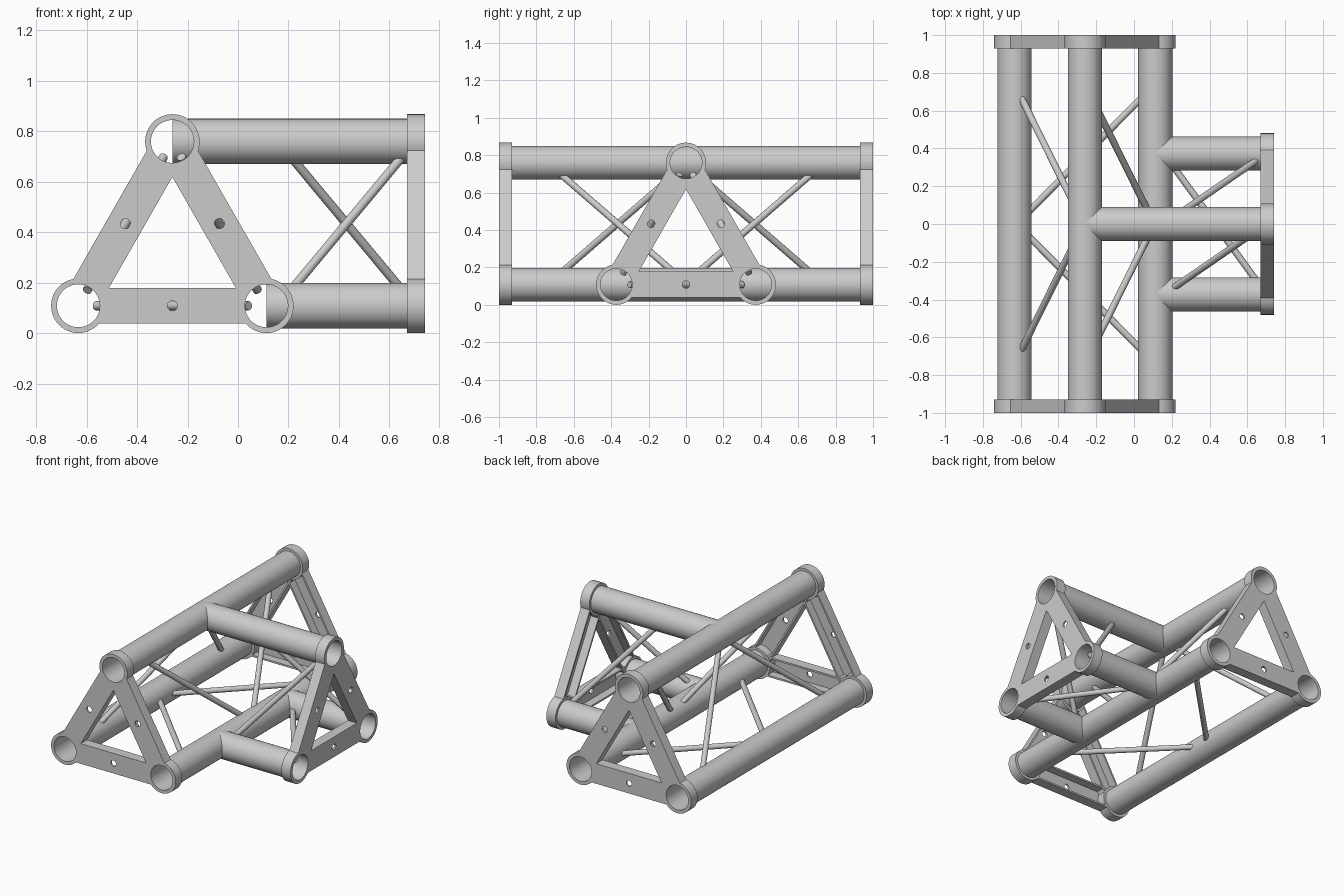
import bpy, bmesh, math
from mathutils import Vector, Matrix

cube = bpy.data.objects.get("Cube")
if cube:
    bpy.data.objects.remove(cube, do_unlink=True)

metal = bpy.data.materials.new("brushed aluminium grey")
metal.use_nodes = True
GREY = (0.6, 0.6, 0.6, 1)
metal.diffuse_color = GREY
metal.node_tree.nodes["Principled BSDF"].inputs["Base Color"].default_value = GREY

SPAN = 0.745                       # distance between chord axes
HALF = SPAN / 2
CORNERS = [(-HALF, 0.108), (HALF, 0.108), (0, 0.759)]
CORNER_NAMES = ["first_lower", "second_lower", "upper"]
TUBE_R, BORE_R, COLLAR_R = 0.09, 0.085, 0.108
DEPTH, WALL, BAR_W = 0.07, 0.012, 0.07   # end frame depth, sheet, half width
MAIN_X = -0.26


def main_space(corner, d):
    return Vector((corner[0] + MAIN_X, d, corner[1]))


def branch_space(corner, d):
    return Vector((d, corner[0], corner[1]))


def finish(name, bm):
    bmesh.ops.recalc_face_normals(bm, faces=bm.faces)
    mesh = bpy.data.meshes.new(name)
    bm.to_mesh(mesh)
    bm.free()
    mesh.materials.append(metal)
    obj = bpy.data.objects.new(name, mesh)
    bpy.context.collection.objects.link(obj)
    bpy.ops.object.select_all(action='DESELECT')
    obj.select_set(True)
    bpy.context.view_layer.objects.active = obj
    bpy.ops.object.shade_smooth_by_angle(angle=math.radians(35))
    return obj


def tube(name, a, b, outer, inner, sides=48):
    """Hollow pipe from a to b."""
    bm = bmesh.new()
    turn = (b - a).to_track_quat('Z', 'Y')
    rings = []
    for centre, r in ((a, outer), (b, outer), (b, inner), (a, inner)):
        rings.append([bm.verts.new(centre + turn @ Vector((
            r * math.cos(math.tau * i / sides), r * math.sin(math.tau * i / sides), 0)))
            for i in range(sides)])
    for k in range(4):
        p, q = rings[k], rings[(k + 1) % 4]
        for i in range(sides):
            j = (i + 1) % sides
            bm.faces.new((p[i], p[j], q[j], q[i]))
    return finish(name, bm)


def rod(name, a, b, r=0.018):
    bm = bmesh.new()
    place = Matrix.Translation((a + b) / 2) @ (b - a).to_track_quat('Z', 'Y').to_matrix().to_4x4()
    bmesh.ops.create_cone(bm, cap_ends=True, segments=20, radius1=r, radius2=r,
                          depth=(b - a).length, matrix=place)
    return finish(name, bm)


def edge_loop(bm, points):
    verts = [bm.verts.new((x, y, 0)) for x, y in points]
    return [bm.edges.new((v, verts[(i + 1) % len(verts)])) for i, v in enumerate(verts)]


def channel_bar(bm):
    """Drilled web with collar-hugging ends and two flanges, in local space."""
    widths = [BAR_W * (i / 4 - 1) for i in range(9)]
    reach = [HALF - math.sqrt(0.1 ** 2 - w * w) for w in widths]
    right = list(zip(reach, widths))
    outline = right + [(-x, -w) for x, w in right]
    hole = [(0.02 * math.cos(math.tau * i / 20), 0.02 * math.sin(math.tau * i / 20))
            for i in range(20)]
    edges = edge_loop(bm, outline) + edge_loop(bm, hole)
    fill = bmesh.ops.triangle_fill(bm, edges=edges, use_beauty=True)
    faces = [g for g in fill["geom"] if isinstance(g, bmesh.types.BMFace)]
    extruded = bmesh.ops.extrude_face_region(bm, geom=faces)
    moved = [g for g in extruded["geom"] if isinstance(g, bmesh.types.BMVert)]
    bmesh.ops.translate(bm, verts=moved, vec=(0, 0, WALL))
    for side in (-1, 1):
        size = Matrix.Diagonal((0.59, WALL, DEPTH, 1))
        spot = Matrix.Translation((0, side * (BAR_W - WALL / 2), DEPTH / 2))
        bmesh.ops.create_cube(bm, size=1, matrix=spot @ size)


def end_frame(label, space, end, inward):
    """Triangle of channel bars joining three collars."""
    bm = bmesh.new()
    for i in range(3):
        a, b = space(CORNERS[i], end), space(CORNERS[(i + 1) % 3], end)
        n = space((0, 0), inward) - space((0, 0), 0)
        along = (b - a).normalized()
        basis = Matrix((along, n.cross(along), n)).transposed().to_4x4()
        part = bmesh.new()
        channel_bar(part)
        part.transform(Matrix.Translation((a + b) / 2) @ basis)
        temp = bpy.data.meshes.new("bar")
        part.to_mesh(temp)
        part.free()
        bm.from_mesh(temp)
        bpy.data.meshes.remove(temp)
    finish(label + "_end_frame", bm)
    for name, c in zip(CORNER_NAMES, CORNERS):
        tube(f"{label}_{name}_collar", space(c, end), space(c, end + inward * DEPTH),
             COLLAR_R, BORE_R)


def braces(label, space, order, near, far):
    """One diagonal per side of the triangle, leaning round in one direction."""
    for k in range(3):
        a, b = Vector(CORNERS[order[k]]), Vector(CORNERS[order[(k + 1) % 3]])
        t = 0.07 / SPAN
        rod(f"{label}_brace_{k + 1}", space(a.lerp(b, t), far), space(b.lerp(a, t), near))


# main run: chords, end frames and diagonals
for name, c in zip(CORNER_NAMES, CORNERS):
    tube(f"main_{name}_chord", main_space(c, DEPTH - 1), main_space(c, 1 - DEPTH), TUBE_R, BORE_R)
for label, s in (("front", -1), ("back", 1)):
    end_frame(label, main_space, s, -s)
    braces(label, main_space, (0, 2, 1), s * 0.06, s * 0.67)

# side branch meeting the main run
BRANCH_END = 0.74
for name, c, start in zip(CORNER_NAMES, CORNERS, (HALF + MAIN_X, HALF + MAIN_X, MAIN_X)):
    tube(f"branch_{name}_chord", branch_space(c, start),
         branch_space(c, BRANCH_END - DEPTH), TUBE_R, BORE_R)
end_frame("branch", branch_space, BRANCH_END, -1)
braces("branch", branch_space, (0, 1, 2), 0.21, 0.65)
